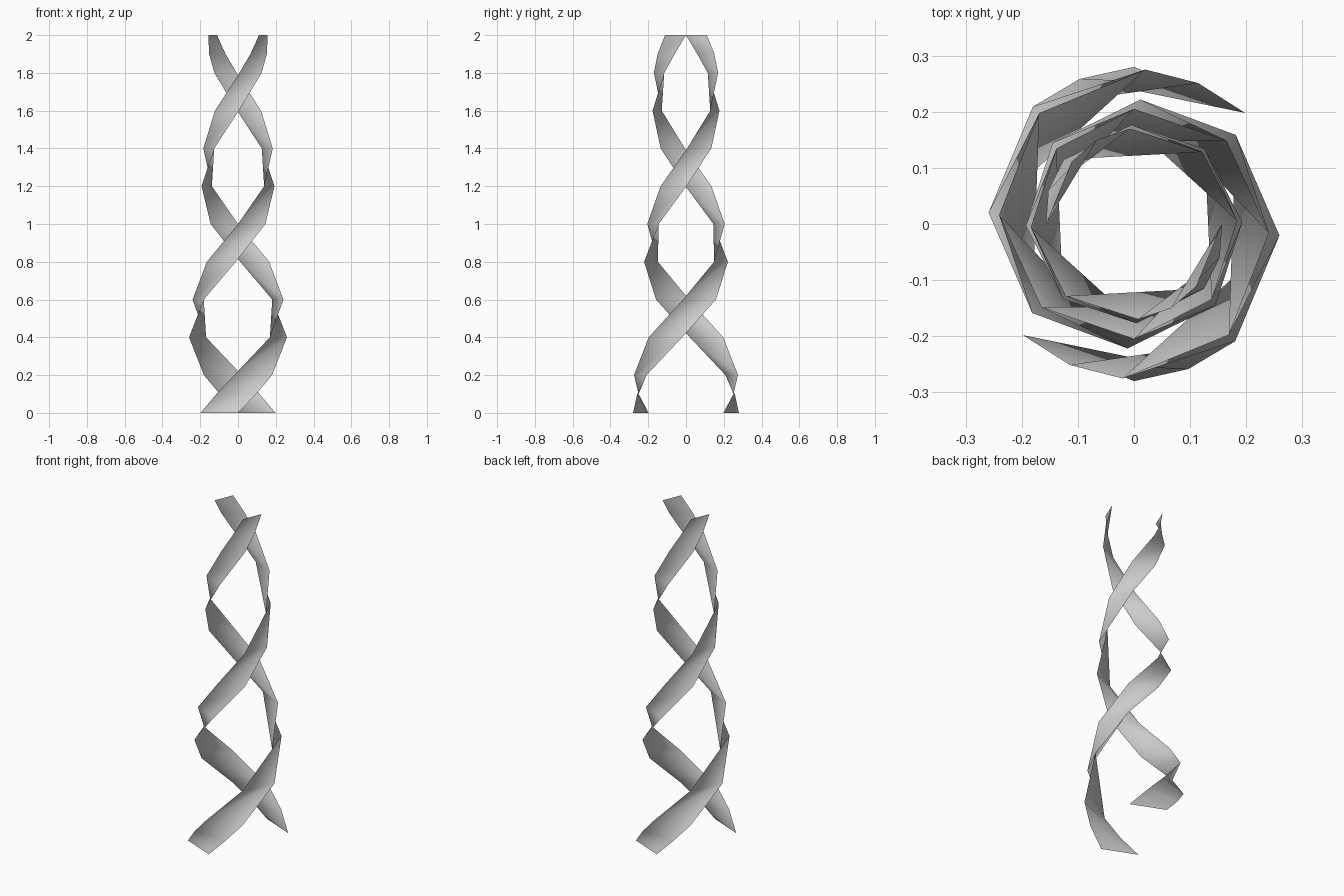
import bpy, bmesh
from math import sin, cos, radians

if "Cube" in bpy.data.objects:
    bpy.data.objects.remove(bpy.data.objects["Cube"])

# Rungs of the ribbon: height, radius, small angular offset in degrees
LEVELS = [(0, .28, 0), (.1, .276, -2), (.2, .276, -4.2), (.4, .26, -4.5), (.6, .241, -3.8),
          (.8, .222, -3), (1.0, .205, 0), (1.2, .193, .8), (1.4, .184, 1.8),
          (1.6, .177, 1.5), (1.8, .17, 2.4), (1.9, .164, 1.2), (2.0, .157, 0)]
TURN = 225      # degrees of twist per unit height
SPAN = 45       # degrees covered by the ribbon's width


def ribbon(name, start):
    bm = bmesh.new()
    rungs = []
    for z, r, off in LEVELS:
        a = start + TURN * z + off
        rungs.append([bm.verts.new((r * cos(radians(t)), r * sin(radians(t)), z))
                      for t in (a, a + SPAN)])
    # split every segment along its long inner diagonal
    for (l0, r0), (l1, r1) in zip(rungs, rungs[1:]):
        bm.faces.new((l0, r0, r1))
        bm.faces.new((l0, r1, l1))
    for f in bm.faces:
        f.smooth = True
    me = bpy.data.meshes.new(name)
    bm.to_mesh(me)
    bm.free()
    bpy.context.collection.objects.link(bpy.data.objects.new(name, me))


# Two opposite strands of the double helix
ribbon("front_ribbon", 225)
ribbon("back_ribbon", 45)
